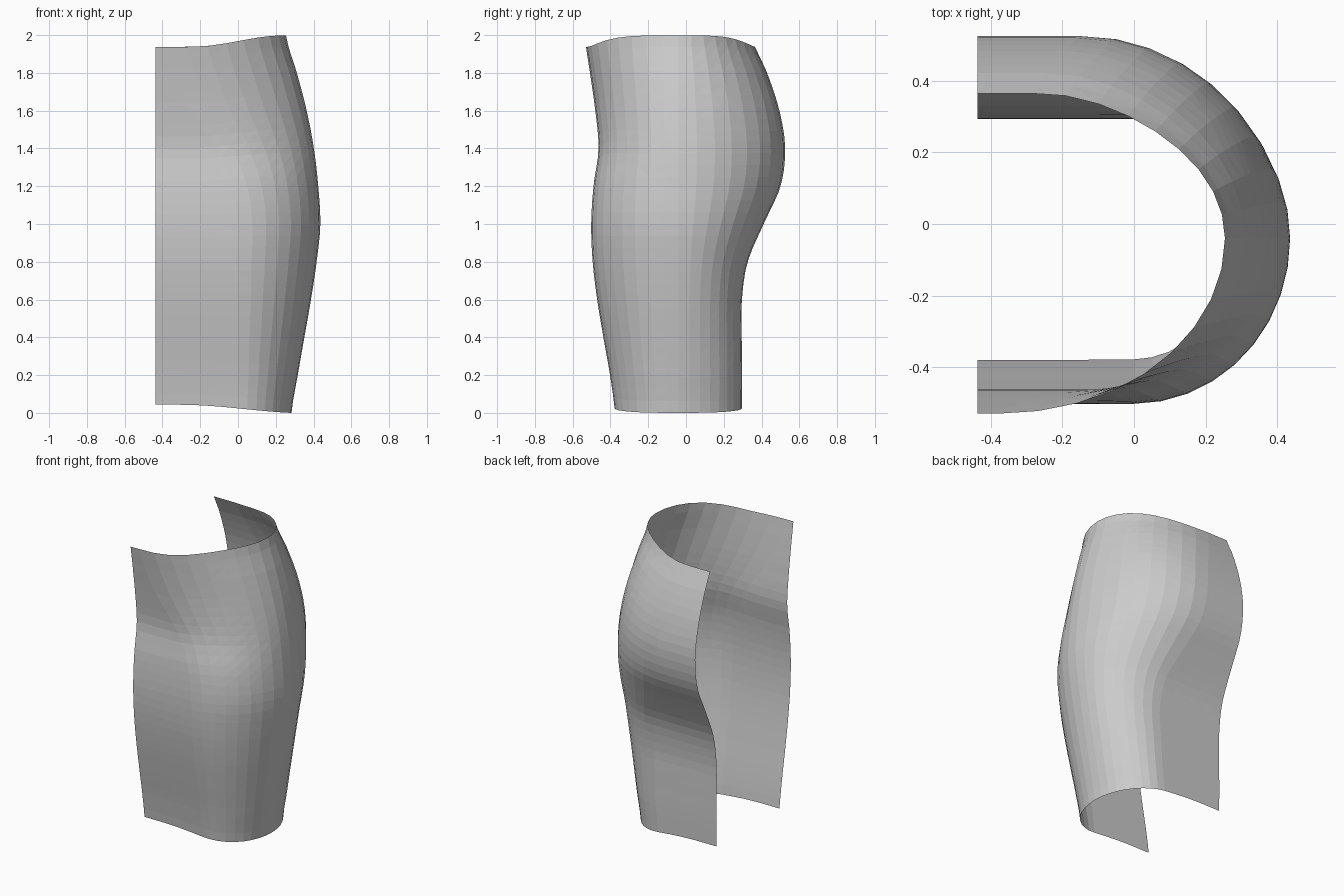
import bpy, bmesh, math

if "Cube" in bpy.data.objects:
    bpy.data.objects.remove(bpy.data.objects["Cube"])

X_OPEN = -0.437   # open edge on the left
Y_SIDE = -0.04    # y of the widest side line

# Key heights: z, front y, back y, right x, front and back x where rounding starts
KEYS = [
    (0.00, -0.376, 0.295, 0.283, 0.00, 0.00),
    (0.20, -0.402, 0.297, 0.316, 0.00, 0.02),
    (0.40, -0.437, 0.295, 0.351, 0.00, 0.03),
    (0.60, -0.470, 0.296, 0.386, 0.00, 0.04),
    (0.80, -0.494, 0.326, 0.416, 0.00, 0.02),
    (1.00, -0.502, 0.410, 0.436, 0.00, -0.05),
    (1.20, -0.490, 0.500, 0.425, -0.03, -0.12),
    (1.40, -0.463, 0.525, 0.402, -0.12, -0.15),
    (1.60, -0.480, 0.495, 0.364, -0.25, -0.18),
    (1.80, -0.508, 0.430, 0.312, -0.34, -0.24),
    (2.00, -0.536, 0.345, 0.254, -0.39, -0.30),
]


def section(z):
    """Catmull-Rom blend of the key sections at height z."""
    s = min(max(z / 0.2, 0), len(KEYS) - 1)
    i = min(int(s), len(KEYS) - 2)
    t = s - i
    a, b, c, d = (KEYS[min(max(i + k, 0), len(KEYS) - 1)] for k in (-1, 0, 1, 2))
    return [0.5 * (2 * q + (r - p) * t + (2 * p - 5 * q + 4 * r - w) * t * t
                   + (3 * q - p - 3 * r + w) * t ** 3)
            for p, q, r, w in zip(a[1:], b[1:], c[1:], d[1:])]


STRAIGHT, ARC, ROWS = 5, 9, 32


def point(j, z):
    """Point j along the U-shaped section, front edge to back edge."""
    yf, yb, xr, sf, sb = section(z)
    half = STRAIGHT + ARC
    front = j <= half
    k = j if front else 2 * half - j
    y, s = (yf, sf) if front else (yb, sb)
    if k < STRAIGHT:
        return X_OPEN + (s - X_OPEN) * k / STRAIGHT, y
    a = (k - STRAIGHT) / ARC * math.pi / 2
    return s + (xr - s) * math.sin(a), Y_SIDE + (y - Y_SIDE) * math.cos(a)


def smoothstep(x, lo, hi):
    t = min(max((x - lo) / (hi - lo), 0), 1)
    return t * t * (3 - 2 * t)


# Hip and thigh shell: open sheet with gently curved rims
bm = bmesh.new()
grid = []
for r in range(ROWS + 1):
    t = r / ROWS
    row = []
    for j in range(2 * (STRAIGHT + ARC) + 1):
        x, y = point(j, 2 * t)
        low = 0.045 * (1 - smoothstep(x, -0.30, 0.36))
        high = 1.94 + 0.06 * smoothstep(x, -0.25, 0.24)
        z = low + (high - low) * t
        x, y = point(j, z)
        row.append(bm.verts.new((x, y, z)))
    grid.append(row)
for lower, upper in zip(grid, grid[1:]):
    for j in range(len(lower) - 1):
        bm.faces.new((lower[j], lower[j + 1], upper[j + 1], upper[j]))
bmesh.ops.triangulate(bm, faces=bm.faces[:])

# Rest the lowest rim point on the floor
drop = min(v.co.z for v in bm.verts)
bmesh.ops.translate(bm, verts=bm.verts[:], vec=(0, 0, -drop))

mesh = bpy.data.meshes.new("hip_shell")
bm.to_mesh(mesh)
bm.free()
bpy.context.collection.objects.link(bpy.data.objects.new("hip_shell", mesh))
